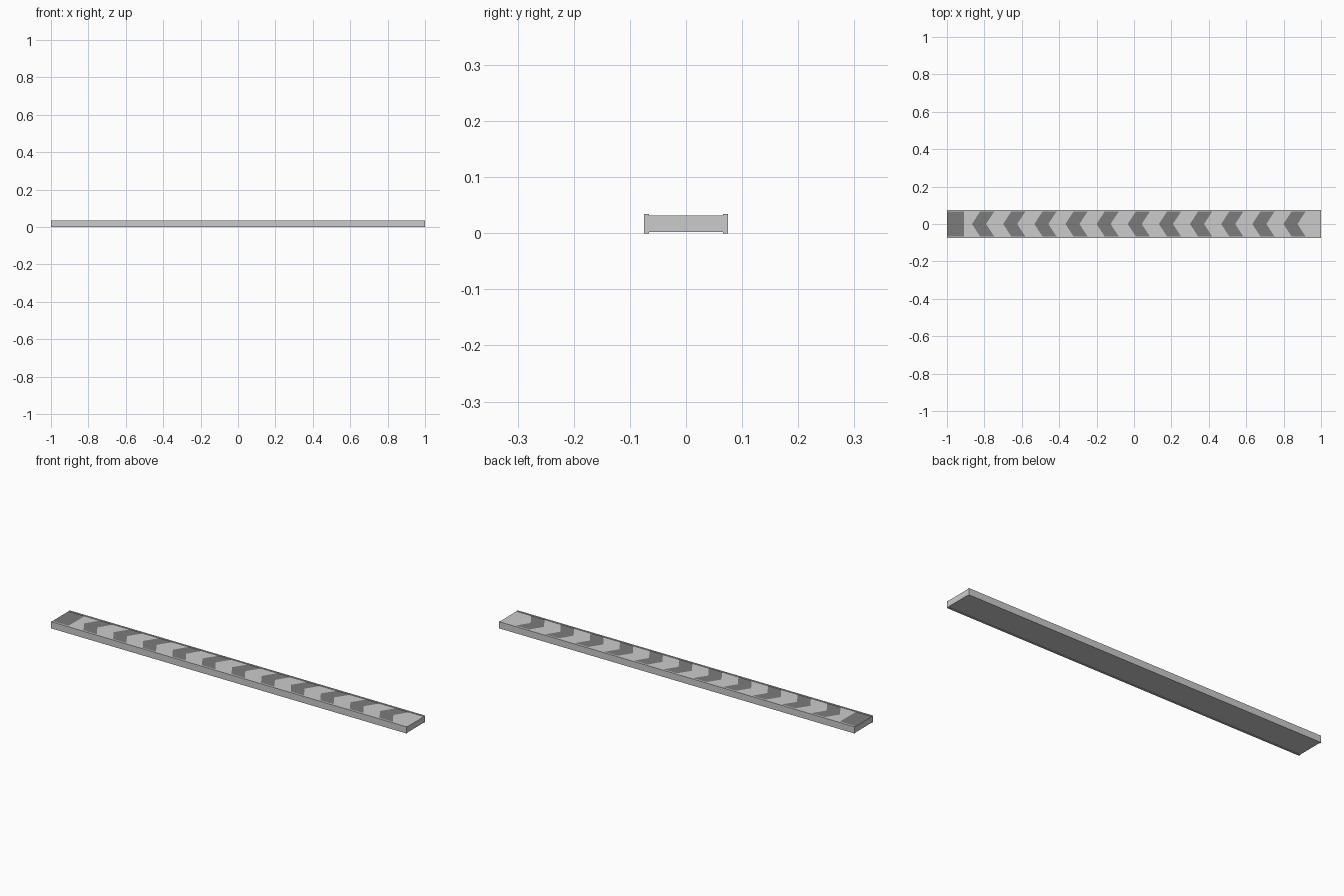
import bpy, bmesh

if "Cube" in bpy.data.objects:
    bpy.data.objects.remove(bpy.data.objects["Cube"])

RAIL_TOP, BELT_TOP, BELT_BOTTOM = 0.034, 0.032, 0.002
HALF_W, RAIL_T = 0.075, 0.009
INNER = HALF_W - RAIL_T


def material(name, v):
    m = bpy.data.materials.new(name)
    m.diffuse_color = (v, v, v, 1)
    m.use_nodes = True
    m.node_tree.nodes["Principled BSDF"].inputs["Base Color"].default_value = m.diffuse_color
    return m


def box(name, lo, hi):
    bpy.ops.mesh.primitive_cube_add(size=1, location=[(a + b) / 2 for a, b in zip(lo, hi)])
    ob = bpy.context.object
    ob.name = name
    ob.scale = [b - a for a, b in zip(lo, hi)]
    bpy.ops.object.transform_apply(location=True, rotation=False, scale=True)
    return ob


# Side rails
for side, name in ((-1, "front_rail"), (1, "back_rail")):
    y0, y1 = sorted((side * INNER, side * HALF_W))
    box(name, (-1, y0, 0), (1, y1, RAIL_TOP))

# Belt rows as (x at the edges, x at the centre line); stripes alternate
rows = [(-1.0, -1.0), (-0.91, -0.91)]
for i in range(11):
    tip = -0.866 + i * 0.1665
    rows += [(tip + 0.043, tip), (tip + 0.118, tip + 0.075)]
rows.append((1.0, 1.0))

bm = bmesh.new()
grid = {}
for r, (edge, mid) in enumerate(rows):
    for c, (x, y) in enumerate(((edge, -INNER), (mid, 0), (edge, INNER))):
        for k, z in enumerate((BELT_BOTTOM, BELT_TOP)):
            grid[r, c, k] = bm.verts.new((x, y, z))


def face(keys, mat=0):
    bm.faces.new([grid[k] for k in keys]).material_index = mat


last = len(rows) - 1
for r in range(last):
    for c in (0, 1):
        for k in (0, 1):
            face([(r, c, k), (r + 1, c, k), (r + 1, c + 1, k), (r, c + 1, k)],
                 1 if k == 1 and r % 2 == 0 else 0)
    for c in (0, 2):
        face([(r, c, 0), (r + 1, c, 0), (r + 1, c, 1), (r, c, 1)])
# Belt end caps
for r in (0, last):
    for c in (0, 1):
        face([(r, c, 0), (r, c + 1, 0), (r, c + 1, 1), (r, c, 1)])
bmesh.ops.recalc_face_normals(bm, faces=bm.faces)

mesh = bpy.data.meshes.new("belt")
bm.to_mesh(mesh)
bm.free()
mesh.materials.append(material("belt_grey", 0.55))
mesh.materials.append(material("chevron_dark", 0.2))
belt = bpy.data.objects.new("chevron_belt", mesh)
bpy.context.collection.objects.link(belt)
